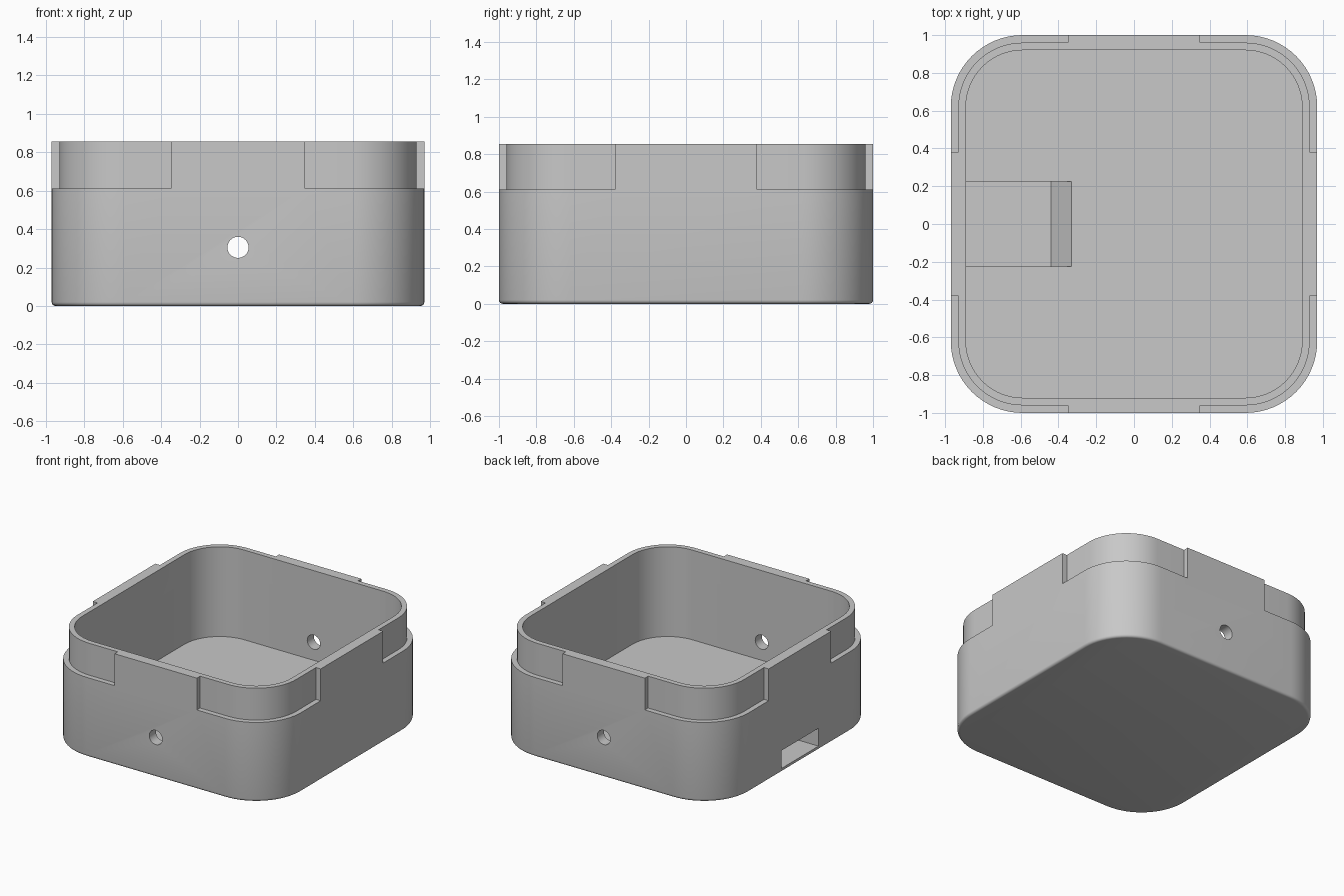
import bpy
import bmesh
from math import cos, sin, pi
from mathutils import Matrix

HX, HY, RADIUS = 0.97, 1.0, 0.38      # outer half sizes and corner radius
TOP, STEP, FLOOR = 0.855, 0.61, 0.165  # rim, ledge and floor heights
LIP, WALL, FILLET = 0.04, 0.08, 0.02   # insets from the outer face
SEGMENTS = 16

if "Cube" in bpy.data.objects:
    bpy.data.objects.remove(bpy.data.objects["Cube"])

grey = bpy.data.materials.new("plain grey")
grey.use_nodes = True
colour = (0.58, 0.58, 0.58, 1)
grey.diffuse_color = colour
grey.node_tree.nodes["Principled BSDF"].inputs["Base Color"].default_value = colour


def finish(name, bm):
    bmesh.ops.recalc_face_normals(bm, faces=bm.faces)
    mesh = bpy.data.meshes.new(name)
    bm.to_mesh(mesh)
    bm.free()
    obj = bpy.data.objects.new(name, mesh)
    bpy.context.collection.objects.link(obj)
    mesh.materials.append(grey)
    return obj


def outline(inset):
    """Rounded rectangle, moved inwards by the inset."""
    r = RADIUS - inset
    points = []
    for i, (sx, sy) in enumerate([(1, 1), (-1, 1), (-1, -1), (1, -1)]):
        for k in range(SEGMENTS + 1):
            a = (i + k / SEGMENTS) * pi / 2
            points.append((sx * (HX - RADIUS) + r * cos(a),
                           sy * (HY - RADIUS) + r * sin(a)))
    return points


def rounded_solid(name, levels):
    """Loft through (inset, height) levels and cap both ends."""
    bm = bmesh.new()
    rings = [[bm.verts.new((x, y, z)) for x, y in outline(inset)] for inset, z in levels]
    for low, high in zip(rings, rings[1:]):
        for i in range(len(low)):
            bm.faces.new((low[i - 1], low[i], high[i], high[i - 1]))
    bm.faces.new(rings[0][::-1])
    bm.faces.new(rings[-1])
    return finish(name, bm)


def cut(target, cutter):
    """Subtract the cutter from the target and discard it."""
    mod = target.modifiers.new("cut", 'BOOLEAN')
    mod.operation, mod.solver, mod.object = 'DIFFERENCE', 'EXACT', cutter
    bpy.context.view_layer.objects.active = target
    bpy.ops.object.modifier_apply(modifier=mod.name)
    bpy.data.objects.remove(cutter)


# Outer shell with a small rounded bottom edge
arc = [k * pi / 8 for k in range(5)]
levels = [(FILLET * (1 - sin(a)), FILLET * (1 - cos(a))) for a in arc]
box = rounded_solid("open_box", levels + [(0, TOP)])

# Stepped lip: four corner blocks around the lip outline, leaving mid-side tabs
bm = bmesh.new()
low, high = (0.35, 0.38, STEP), (1.2, 1.2, 1.0)
for sx in (-1, 1):
    for sy in (-1, 1):
        centre = [(a + b) / 2 for a, b in zip(low, high)]
        size = [b - a for a, b in zip(low, high)]
        place = Matrix.Translation((sx * centre[0], sy * centre[1], centre[2]))
        bmesh.ops.create_cube(bm, size=1, matrix=place @ Matrix.Diagonal((*size, 1)))
corners = finish("corner_cutter", bm)
cut(corners, rounded_solid("lip_core", [(LIP, 0.4), (LIP, 1.2)]))
cut(box, corners)

# Inner cavity
cut(box, rounded_solid("cavity_cutter", [(WALL, FLOOR), (WALL, 1.2)]))

# Round hole through the front and back walls
bm = bmesh.new()
bmesh.ops.create_cone(bm, cap_ends=True, segments=32, radius1=0.055, radius2=0.055, depth=3,
                      matrix=Matrix.Translation((0, 0, 0.305)) @ Matrix.Rotation(pi / 2, 4, 'X'))
cut(box, finish("hole_cutter", bm))

# Side port: a channel through the wall and floor that ends in a ramp
bm = bmesh.new()
profile = [(-1.2, 0.03), (-0.44, 0.03), (-0.33, FLOOR), (-0.33, FLOOR + 0.002), (-1.2, FLOOR + 0.002)]
face = bm.faces.new([bm.verts.new((x, -0.225, z)) for x, z in profile])
side = bmesh.ops.extrude_face_region(bm, geom=[face])["geom"]
bmesh.ops.translate(bm, vec=(0, 0.45, 0),
                    verts=[v for v in side if isinstance(v, bmesh.types.BMVert)])
cut(box, finish("port_cutter", bm))

# Smooth corners, sharp edges
bpy.ops.object.select_all(action='DESELECT')
box.select_set(True)
bpy.context.view_layer.objects.active = box
bpy.ops.object.shade_smooth_by_angle(angle=pi / 6)
